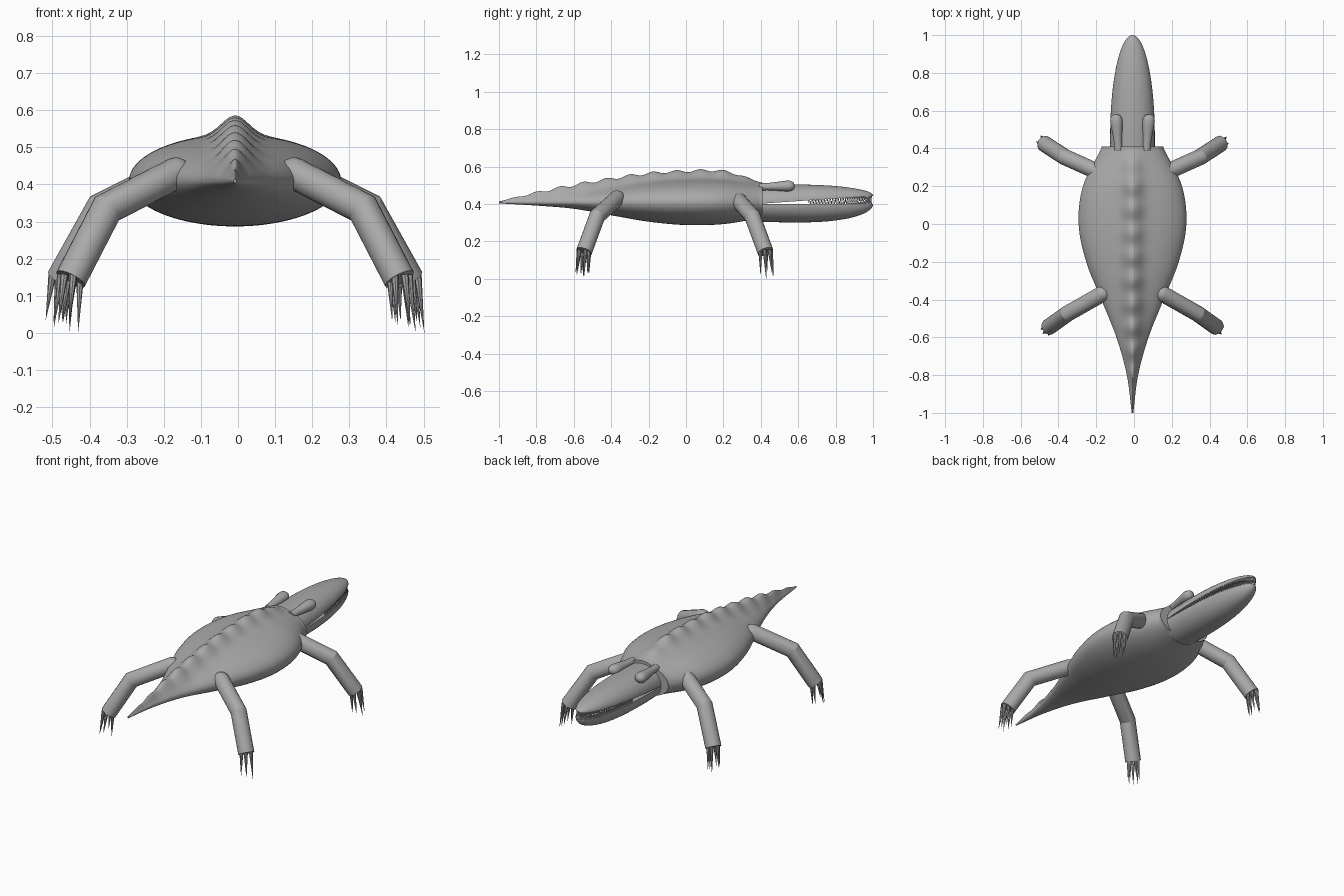
import bpy, bmesh, math, random
from mathutils import Vector

if "Cube" in bpy.data.objects:
    bpy.data.objects.remove(bpy.data.objects["Cube"])

random.seed(4)
OX = -0.008  # the body sits slightly left of the box centre
grey = bpy.data.materials.new("plain grey")
grey.diffuse_color = (0.4, 0.4, 0.4, 1)
grey.use_nodes = True
grey.node_tree.nodes["Principled BSDF"].inputs["Base Color"].default_value = grey.diffuse_color


def finish(bm, name, angle=35):
    bmesh.ops.remove_doubles(bm, verts=bm.verts, dist=1e-6)
    bmesh.ops.recalc_face_normals(bm, faces=bm.faces)
    me = bpy.data.meshes.new(name)
    bm.to_mesh(me)
    bm.free()
    ob = bpy.data.objects.new(name, me)
    bpy.context.collection.objects.link(ob)
    me.materials.append(grey)
    bpy.ops.object.select_all(action='DESELECT')
    ob.select_set(True)
    bpy.context.view_layer.objects.active = ob
    bpy.ops.object.shade_smooth_by_angle(angle=math.radians(angle))
    return ob


def loft(bm, rings):
    """Skin closed rings of points and cap both ends."""
    vs = [[bm.verts.new(p) for p in r] for r in rings]
    n = len(rings[0])
    for a, b in zip(vs, vs[1:]):
        for i in range(n):
            bm.faces.new((a[i], a[(i + 1) % n], b[(i + 1) % n], b[i]))
    bm.faces.new(vs[0])
    bm.faces.new(vs[-1][::-1])


def ring(c, axis, r, n=20, stretch=None):
    """Circle around axis; stretch slides points along a direction onto a mitre plane."""
    axis = axis.normalized()
    u = axis.cross(Vector((0, 1, 0))).normalized()
    v = axis.cross(u)
    pts = []
    for i in range(n):
        t = 2 * math.pi * i / n
        p = c + r * (math.cos(t) * u + math.sin(t) * v)
        if stretch:
            p = p - axis * ((p - c).dot(stretch) / axis.dot(stretch))
        pts.append(p)
    return pts


def spike(bm, a, b, r, n=8):
    d = (b - a).normalized()
    u = d.orthogonal().normalized()
    v = d.cross(u)
    base = [bm.verts.new(a + r * (math.cos(2 * math.pi * i / n) * u + math.sin(2 * math.pi * i / n) * v))
            for i in range(n)]
    tip = bm.verts.new(b)
    for i in range(n):
        bm.faces.new((base[i], base[(i + 1) % n], tip))
    bm.faces.new(base[::-1])


def curve(vals, y):
    """Catmull-Rom through values spaced 0.2 apart from y = -1."""
    f = max(0, min((y + 1) / 0.2, len(vals) - 1.0001))
    i = int(f)
    t = f - i
    g = lambda k: vals[k] if 0 <= k < len(vals) else (2 * vals[0] - vals[1] if k < 0 else 2 * vals[-1] - vals[-2])
    a, b, c, d = g(i - 1), g(i), g(i + 1), g(i + 2)
    return b + 0.5 * t * (c - a + t * (2 * a - 5 * b + 4 * c - d + t * (3 * (b - c) + d - a)))


# body and tail with a wavy ridge along the back
WIDTH = [.004, .03, .085, .165, .245, .285, .262, .165]
BOTTOM = [.404, .392, .375, .34, .306, .288, .293, .325]
TOP = [.412, .425, .45, .488, .518, .533, .533, .51]
RIDGE = [.003, .042, .06, .056, .054, .05, .05, .008]
rings = []
for k in range(141):
    y = -1 + 1.41 * k / 140
    w, b, t, h = (curve(c, y) for c in (WIDTH, BOTTOM, TOP, RIDGE))
    h *= 0.87 + 0.13 * math.cos(2 * math.pi * (y - 0.2) / 0.125)
    s = min(0.035, 0.45 * w)
    pts = []
    for i in range(112):
        a = 2 * math.pi * i / 112
        x, q = w * math.cos(a), math.sin(a)
        z = 0.41 + q * ((t - 0.41) if q > 0 else (0.41 - b))
        if q > 0:
            z += h * math.exp(-(x / s) ** 2 / 2)
        pts.append((x + OX, y, z))
    rings.append(pts)
bm = bmesh.new()
loft(bm, rings)
finish(bm, "body_and_tail", 50)


# jaws: half domes with a rounded snout
def half_width(y):
    return 0.118 * math.sqrt(max(1 - (max(y - 0.47, 0) / 0.53) ** 2, 1e-4))


def upper_edge(y):
    return 0.402 + 0.042 * (y - 0.4) / 0.6


def jaw(name, sign):
    rs = []
    for k in range(41):
        y = 0.38 + 0.62 * math.sin(math.pi / 2 * k / 40)
        w = half_width(y)
        edge = upper_edge(y) if sign > 0 else 0.4
        f = math.sqrt(max(1 - (abs(y - 0.6) / (0.4 if y > 0.6 else 0.6)) ** 2.3, 1e-4))
        h = (0.503 - edge if sign > 0 else 0.097) * f + 0.001
        rs.append([(OX + w * math.cos(math.pi * i / 32), y, edge + sign * h * math.sin(math.pi * i / 32))
                   for i in range(33)])
    bm = bmesh.new()
    loft(bm, rs)
    finish(bm, name, 40)


jaw("upper_jaw", 1)
jaw("lower_jaw", -1)

# teeth along both jaw edges
for name, up in (("upper_teeth", True), ("lower_teeth", False)):
    bm = bmesh.new()
    for side in (-1, 1):
        for k in range(34):
            a = math.asin(0.36) + (math.pi / 2 - math.asin(0.36)) * (k + (0 if up else 0.5)) / 34
            y = 0.47 + 0.52 * math.sin(a)
            x = OX + side * 0.113 * math.cos(a)
            e = upper_edge(y)
            z0, z1 = (e + 0.003, max(e - 0.032, 0.401)) if up else (0.398, min(0.422, e))
            spike(bm, Vector((x, y, z0)), Vector((x, y, z1)), 0.0055, 6)
    finish(bm, name)

# eyes: stalks ending in a bulb
for side, label in ((-1, "left"), (1, "right")):
    prof = [(.39, .021), (.44, .022), (.48, .026), (.52, .031), (.545, .033), (.562, .030), (.574, .022), (.58, .010), (.581, .001)]
    rs = []
    for y, r in prof:
        c = Vector((OX + side * (0.075 + 0.07 * (y - 0.4)), y, 0.492 + 0.03 * (y - 0.4)))
        rs.append([c + Vector((r * math.cos(2 * math.pi * i / 20), 0, 0.9 * r * math.sin(2 * math.pi * i / 20)))
                   for i in range(20)])
    bm = bmesh.new()
    loft(bm, rs)
    finish(bm, label + "_eye", 50)

# legs: bent tubes with needle claws
LEGS = {"front": ((.17, .27, .43), (.36, .355, .335), (.466, .425, .145)),
        "rear": ((.16, -.37, .43), (.345, -.475, .335), (.443, -.545, .145))}
for end, path in LEGS.items():
    for side, label in ((-1, "left"), (1, "right")):
        hip, knee, ankle = (Vector((OX + side * p[0], p[1], p[2])) for p in path)
        d1, d2 = (knee - hip).normalized(), (ankle - knee).normalized()
        R = 0.043
        rs = [ring(hip - d1 * R * math.sin(t), d1, R * math.cos(t)) for t in (1.5, 1.2, .9, .6, .3, 0)]
        rs.append(ring(knee, d1, R, stretch=(d1 + d2).normalized()))
        # lower ring follows the first axis frame so the tube does not twist
        rs.append([p + d2 * ((ankle - p).dot(d2)) for p in rs[-1]])
        bm = bmesh.new()
        loft(bm, rs)
        finish(bm, f"{end}_{label}_leg", 20)
        bm = bmesh.new()
        for k in range(6):
            a = 2 * math.pi * k / 6 + random.uniform(-.3, .3)
            off = Vector((math.cos(a) * 0.026, math.sin(a) * 0.03, 0))
            start = ankle + off + Vector((0, 0, 0.012))
            tip = ankle + off * 1.25 + Vector((side * 0.012, d2.y * 0.03, 0))
            tip.z = random.uniform(0.01, 0.035) if k else 0.0
            spike(bm, start, tip, 0.011)
        finish(bm, f"{end}_{label}_claws")
